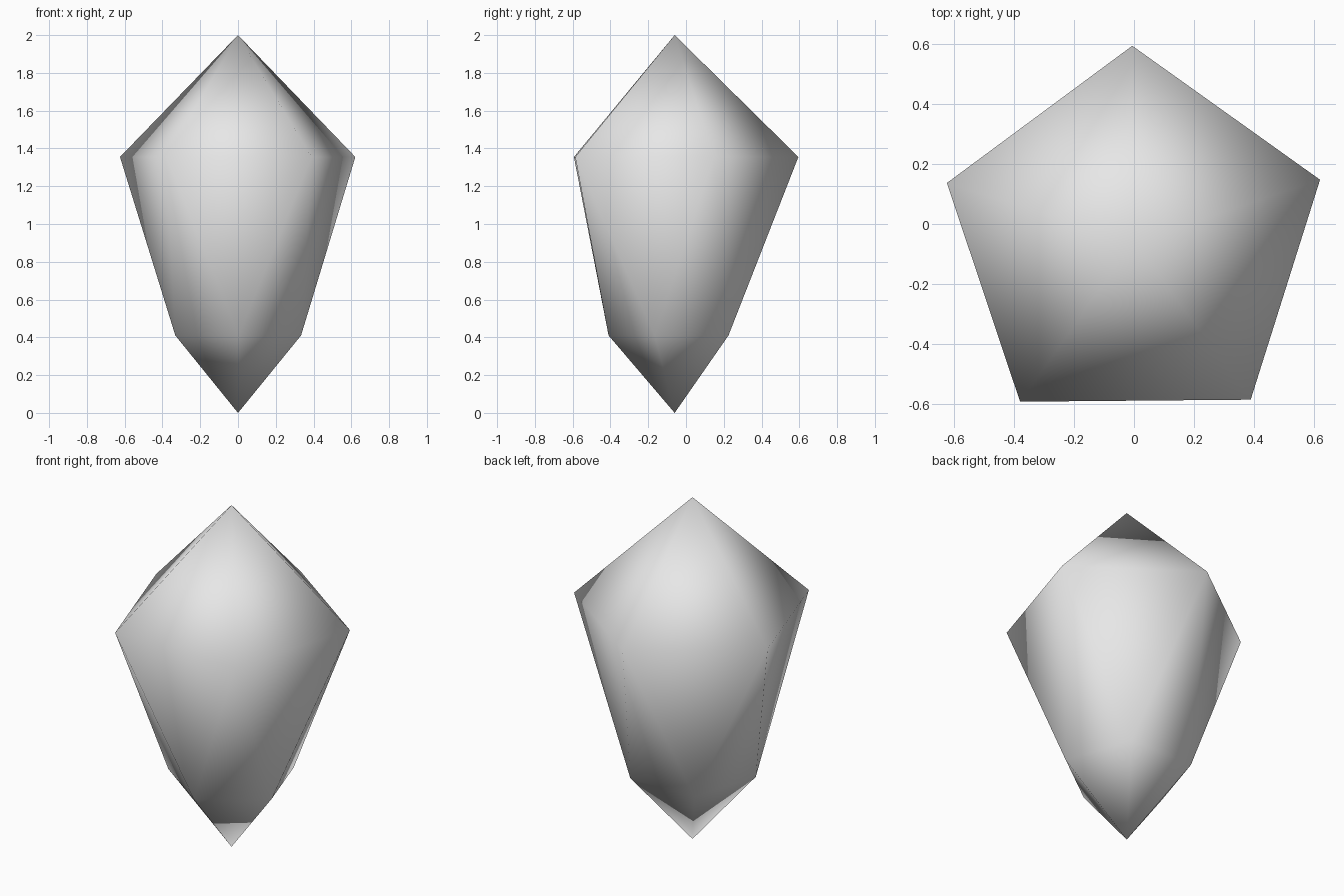
import bpy
import bmesh
from math import radians, sin, cos

if "Cube" in bpy.data.objects:
    bpy.data.objects.remove(bpy.data.objects["Cube"], do_unlink=True)

SIDES = 5
STEP = 360 / SIDES
CENTRE_Y = -0.06

# Material
stone = bpy.data.materials.new("pale_grey")
stone.use_nodes = True
colour = (0.8, 0.8, 0.8, 1)
stone.diffuse_color = colour
stone.node_tree.nodes["Principled BSDF"].inputs["Base Color"].default_value = colour

bm = bmesh.new()


def ring(radius, z, start):
    """Five points round the vertical axis, counter-clockwise."""
    angles = [radians(start + i * STEP) for i in range(SIDES)]
    return [bm.verts.new((radius * cos(a), CENTRE_Y + radius * sin(a), z)) for a in angles]


# Tips and the two rings, the lower one turned by half a step
top = bm.verts.new((0, CENTRE_Y, 2))
bottom = bm.verts.new((0, CENTRE_Y, 0))
upper = ring(0.655, 1.355, 90.5)
lower = ring(0.35, 0.41, 90.5 + STEP / 2)

# Crown, twisted waist and point
for i in range(SIDES):
    j = (i + 1) % SIDES
    bm.faces.new((upper[i], upper[j], top))
    bm.faces.new((upper[i], lower[i], upper[j]))
    bm.faces.new((lower[i], lower[j], upper[j]))
    bm.faces.new((lower[j], lower[i], bottom))

bmesh.ops.recalc_face_normals(bm, faces=bm.faces)
for face in bm.faces:
    face.smooth = True

mesh = bpy.data.meshes.new("crystal")
bm.to_mesh(mesh)
bm.free()
mesh.materials.append(stone)
crystal = bpy.data.objects.new("crystal", mesh)
bpy.context.collection.objects.link(crystal)
